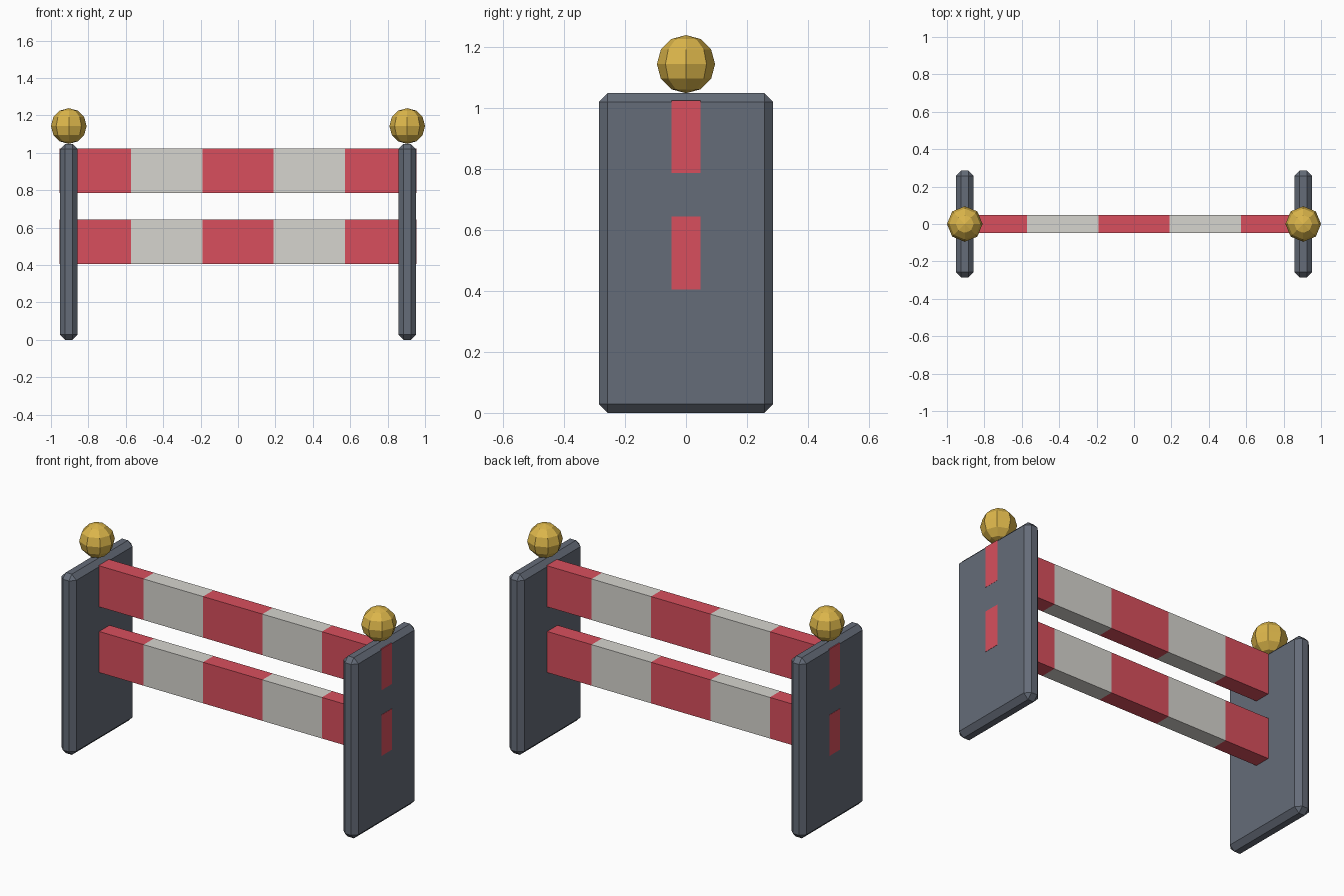
import bpy
import bmesh
from mathutils import Matrix

cube = bpy.data.objects.get("Cube")
if cube:
    bpy.data.objects.remove(cube, do_unlink=True)

U = 2 / 21  # board thickness, which sets the scale of every part


def material(name, colour):
    mat = bpy.data.materials.new(name)
    mat.use_nodes = True
    mat.diffuse_color = (*colour, 1)
    bsdf = next(n for n in mat.node_tree.nodes if n.type == "BSDF_PRINCIPLED")
    bsdf.inputs["Base Color"].default_value = (*colour, 1)
    return mat


red = material("red", (0.69, 0.078, 0.11))
white = material("off_white", (0.67, 0.66, 0.62))
grey = material("slate_grey", (0.13, 0.15, 0.19))
gold = material("gold", (0.72, 0.47, 0.07))


def finish(name, bm, location, *mats):
    mesh = bpy.data.meshes.new(name)
    bm.to_mesh(mesh)
    bm.free()
    for mat in mats:
        mesh.materials.append(mat)
    obj = bpy.data.objects.new(name, mesh)
    obj.location = location
    bpy.context.collection.objects.link(obj)
    return obj


def box(size):
    bm = bmesh.new()
    bmesh.ops.create_cube(bm, size=1, matrix=Matrix.Diagonal((*size, 1)))
    return bm


# Upright end panels with chamfered edges, each topped by a faceted ball
for side, sign in (("left", 1), ("right", -1)):
    x = sign * 9.5 * U
    bm = box((U, 6 * U, 11 * U))
    bmesh.ops.bevel(bm, geom=bm.edges[:], offset=0.3 * U, segments=1,
                    affect="EDGES")
    finish(side + "_panel", bm, (x, 0, 5.5 * U), grey)

    bm = bmesh.new()
    bmesh.ops.create_uvsphere(bm, u_segments=8, v_segments=6, radius=U)
    finish(side + "_ball", bm, (x, 0, 12 * U), gold)

# Striped rails, cut into five equal bands; ends sit just proud of the panels
band = 4 * U
for name, z in (("upper_rail", 9.5 * U), ("lower_rail", 5.5 * U)):
    bm = box((5 * band + 0.002, U, 2.5 * U))
    for cut in (-1.5, -0.5, 0.5, 1.5):
        bmesh.ops.bisect_plane(bm, geom=bm.verts[:] + bm.edges[:] + bm.faces[:],
                               plane_co=(cut * band, 0, 0), plane_no=(1, 0, 0))
    for face in bm.faces:
        index = round(face.calc_center_median().x / band)
        face.material_index = 1 if abs(index) == 1 else 0
    finish(name, bm, (0, 0, z), red, white)
